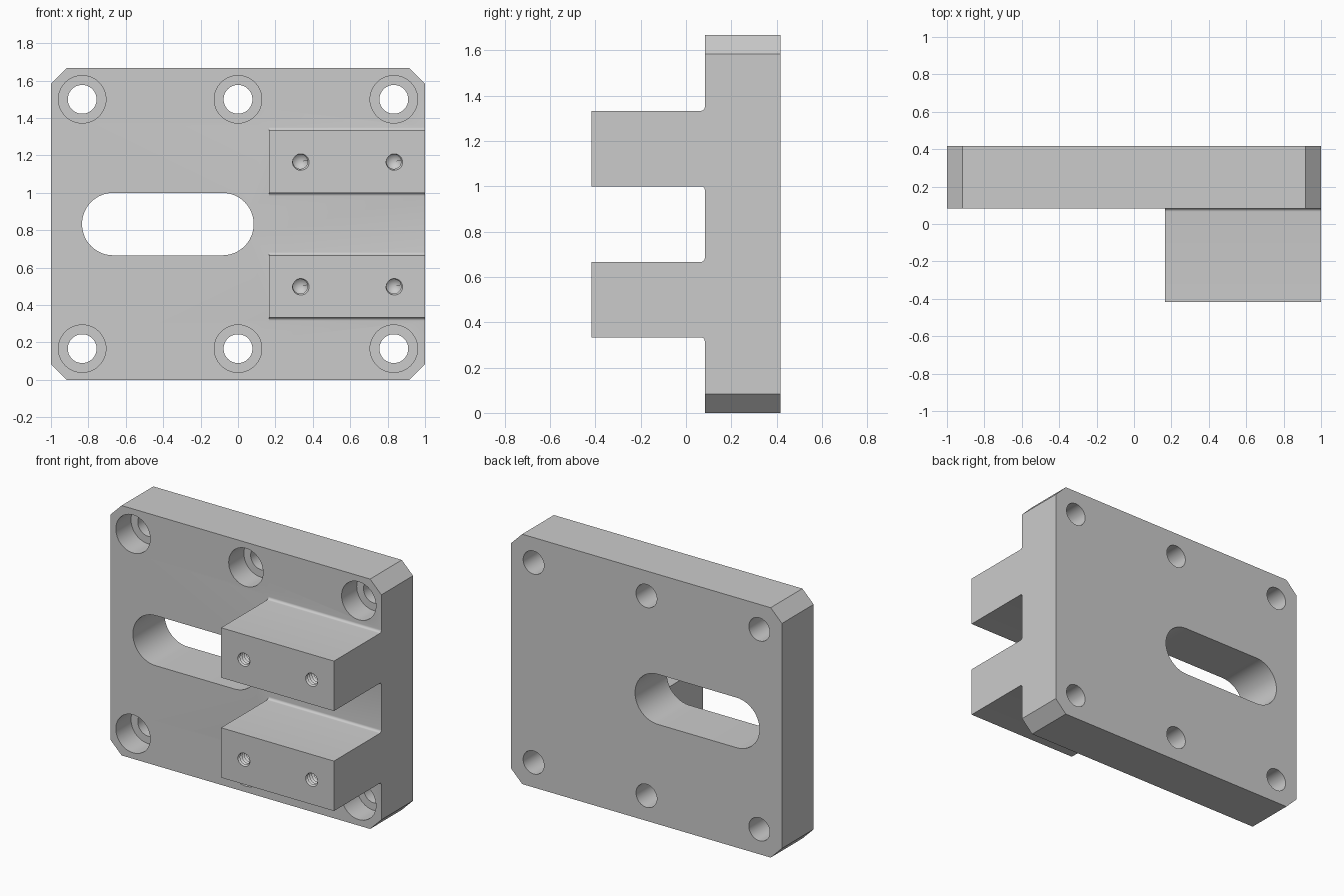
import bpy, bmesh
from math import sin, cos, pi, tau

if "Cube" in bpy.data.objects:
    bpy.data.objects.remove(bpy.data.objects["Cube"])

FRONT, BACK, FACE = -0.417, 0.417, 0.083   # rail face, plate back, plate front


def make_object(name, bm):
    bmesh.ops.recalc_face_normals(bm, faces=bm.faces)
    mesh = bpy.data.meshes.new(name)
    bm.to_mesh(mesh)
    bm.free()
    obj = bpy.data.objects.new(name, mesh)
    bpy.context.collection.objects.link(obj)
    return obj


def prism(name, points, shift):
    """Closed 3D outline extruded along shift."""
    bm = bmesh.new()
    face = bm.faces.new([bm.verts.new(p) for p in points])
    new = bmesh.ops.extrude_face_region(bm, geom=[face])["geom"]
    bmesh.ops.translate(bm, vec=shift,
                        verts=[v for v in new if isinstance(v, bmesh.types.BMVert)])
    return make_object(name, bm)


def arc(cx, cz, r, a0, a1, n):
    return [(cx + r * cos(a0 + (a1 - a0) * i / n),
             cz + r * sin(a0 + (a1 - a0) * i / n)) for i in range(n + 1)]


def along_y(name, outline, y0, y1):
    return prism(name, [(x, y0, z) for x, z in outline], (0, y1 - y0, 0))


def combine(target, tool, operation):
    mod = target.modifiers.new(operation.title(), "BOOLEAN")
    mod.operation, mod.object, mod.solver = operation, tool, "EXACT"
    bpy.context.view_layer.objects.active = target
    bpy.ops.object.modifier_apply(modifier=mod.name)
    bpy.data.objects.remove(tool)


def threaded_hole(x, z, depth=0.32, major=0.049, minor=0.039, pitch=0.022, n=24):
    """Helical thread cutter with a conical drill tip."""
    bm = bmesh.new()
    y0 = FRONT - 2.6 * pitch
    rows = int((depth + 2 * pitch) / pitch) * 2
    grid = []
    for k in range(rows + 1):
        r = major if k % 2 else minor
        grid.append([bm.verts.new((x + r * cos(tau * j / n),
                                   y0 + pitch * (k / 2 + j / n),
                                   z - r * sin(tau * j / n))) for j in range(n)])
    for k in range(rows):
        for j in range(n - 1):
            bm.faces.new((grid[k][j], grid[k][j + 1], grid[k + 1][j + 1], grid[k + 1][j]))
        if k + 3 <= rows:
            bm.faces.new((grid[k][-1], grid[k + 2][0], grid[k + 3][0], grid[k + 1][-1]))
    start = bm.verts.new((x, y0 - 0.02, z))
    tip = bm.verts.new((x, y0 + pitch * (rows / 2 + 1) + 0.025, z))
    middle = FRONT + depth / 2
    for e in [e for e in bm.edges if e.is_boundary]:
        apex = start if e.verts[0].co.y < middle else tip
        bm.faces.new((e.verts[0], e.verts[1], apex))
    return make_object("thread_cutter", bm)


# Plate with chamfered corners
c = 0.083
outline = [(-1 + c, 0), (1 - c, 0), (1, c), (1, 1.667 - c),
           (1 - c, 1.667), (-1 + c, 1.667), (-1, 1.667 - c), (-1, c)]
bracket = along_y("mounting_bracket", outline, FACE, BACK)

# Two rails with small root fillets
f = 0.017
for z0 in (0.333, 1.0):
    z1 = z0 + 0.333
    profile = ([(FRONT, z0)] + arc(FACE - f, z0 - f, f, pi / 2, 0, 6)
               + [(0.2, z0 - f), (0.2, z1 + f)]
               + arc(FACE - f, z1 + f, f, 0, -pi / 2, 6) + [(FRONT, z1)])
    rail = prism("rail", [(0.167, y, z) for y, z in profile], (0.833, 0, 0))
    combine(bracket, rail, "UNION")

# Rounded slot through the plate
slot = (arc(-0.667, 0.833, 0.167, pi / 2, 3 * pi / 2, 24)
        + arc(-0.083, 0.833, 0.167, -pi / 2, pi / 2, 24))
combine(bracket, along_y("slot_cutter", slot, 0, 0.5), "DIFFERENCE")

# Counterbored bolt holes
for x in (-0.833, 0, 0.833):
    for z in (0.167, 1.5):
        for r, y1 in ((0.127, FACE + 0.16), (0.077, 0.5)):
            circle = arc(x, z, r, 0, tau, 48)[:-1]
            combine(bracket, along_y("bolt_cutter", circle, 0, y1), "DIFFERENCE")

# Threaded holes in the rail faces
for x in (0.333, 0.833):
    for z in (0.5, 1.167):
        combine(bracket, threaded_hole(x, z), "DIFFERENCE")

bpy.ops.object.select_all(action="DESELECT")
bracket.select_set(True)
bpy.context.view_layer.objects.active = bracket
bpy.ops.object.shade_smooth_by_angle(angle=pi / 6)
